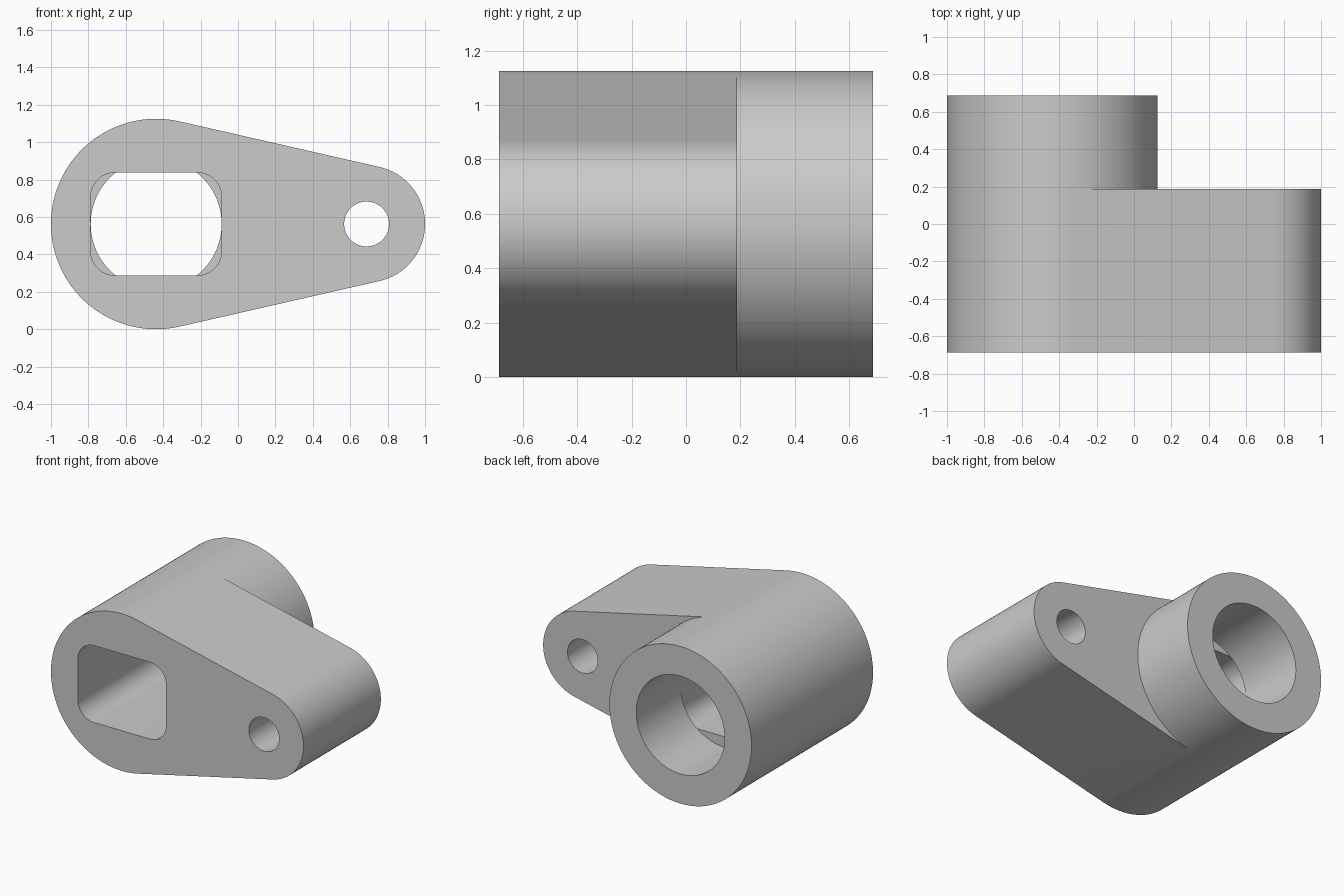
import bpy, bmesh
from math import cos, sin, acos, pi, radians

cube = bpy.data.objects.get("Cube")
if cube:
    bpy.data.objects.remove(cube)

BIG_X, BIG_R = -0.4375, 0.5625      # wide end, which carries the boss
SMALL_X, SMALL_R = 0.6875, 0.3125   # narrow end
MID_Z = 0.5625
FRONT, STEP, BACK = -0.6875, 0.1875, 0.6875

grey = bpy.data.materials.new("plain grey")
grey.use_nodes = True
colour = (0.6, 0.6, 0.6, 1)
grey.diffuse_color = colour
grey.node_tree.nodes["Principled BSDF"].inputs["Base Color"].default_value = colour


def arc(x, z, r, a0, a1, n):
    """Points in the x-z plane along an arc, both ends included."""
    return [(x + r * cos(a0 + (a1 - a0) * i / n),
             z + r * sin(a0 + (a1 - a0) * i / n)) for i in range(n + 1)]


def face(bm, points, y):
    bm.faces.new([bm.verts.new((x, y, z)) for x, z in points])


def walls(bm, points, y0, y1, closed=False):
    ends = points[1:] + points[:1] if closed else points[1:]
    for (xa, za), (xb, zb) in zip(points, ends):
        corners = ((xa, y0, za), (xb, y0, zb), (xb, y1, zb), (xa, y1, za))
        bm.faces.new([bm.verts.new(c) for c in corners])


def finish(name, bm):
    bmesh.ops.remove_doubles(bm, verts=bm.verts, dist=1e-5)
    bmesh.ops.recalc_face_normals(bm, faces=bm.faces)
    mesh = bpy.data.meshes.new(name)
    bm.to_mesh(mesh)
    bm.free()
    mesh.materials.append(grey)
    obj = bpy.data.objects.new(name, mesh)
    bpy.context.collection.objects.link(obj)
    return obj


def prism(name, points, y0, y1):
    bm = bmesh.new()
    face(bm, points, y0)
    face(bm, points, y1)
    walls(bm, points, y0, y1, closed=True)
    return finish(name, bm)


# Lever body: tapered plate with a round boss standing on its wide end
t = acos((BIG_R - SMALL_R) / (SMALL_X - BIG_X))
outer = arc(BIG_X, MID_Z, BIG_R, t, 2 * pi - t, 96)
inner = arc(BIG_X, MID_Z, BIG_R, -t, t, 72)
tip = arc(SMALL_X, MID_Z, SMALL_R, -t, t, 64)
bm = bmesh.new()
face(bm, outer + tip, FRONT)
walls(bm, outer + tip, FRONT, STEP, closed=True)
face(bm, tip + inner[::-1], STEP)
walls(bm, outer, STEP, BACK)
walls(bm, inner, STEP, BACK)
face(bm, outer + inner[1:-1], BACK)
lever = finish("lever_body", bm)

# Cutters: rounded rectangular socket, round bore behind it, pin hole
half_w, half_h, corner = 0.35, 0.275, 0.13
socket = []
for k, (sx, sz) in enumerate(((1, 1), (-1, 1), (-1, -1), (1, -1))):
    socket += arc(BIG_X + sx * (half_w - corner), MID_Z + sz * (half_h - corner),
                  corner, k * pi / 2, (k + 1) * pi / 2, 16)
bore = arc(BIG_X, MID_Z, 0.35, 0, 2 * pi, 128)[:-1]
pin = arc(SMALL_X, MID_Z, 0.12, 0, 2 * pi, 64)[:-1]
cutters = [prism("socket_cutter", socket, FRONT - 0.1, STEP),
           prism("bore_cutter", bore, STEP, BACK + 0.1),
           prism("pin_hole_cutter", pin, FRONT - 0.1, STEP + 0.1)]

bpy.ops.object.select_all(action="DESELECT")
bpy.context.view_layer.objects.active = lever
lever.select_set(True)
for cutter in cutters:
    cutter.hide_render = True
    cut = lever.modifiers.new(cutter.name, "BOOLEAN")
    cut.operation = "DIFFERENCE"
    cut.solver = "EXACT"
    cut.object = cutter
    bpy.ops.object.modifier_apply(modifier=cut.name)
    bpy.data.objects.remove(cutter)

bpy.ops.object.shade_smooth_by_angle(angle=radians(30))
